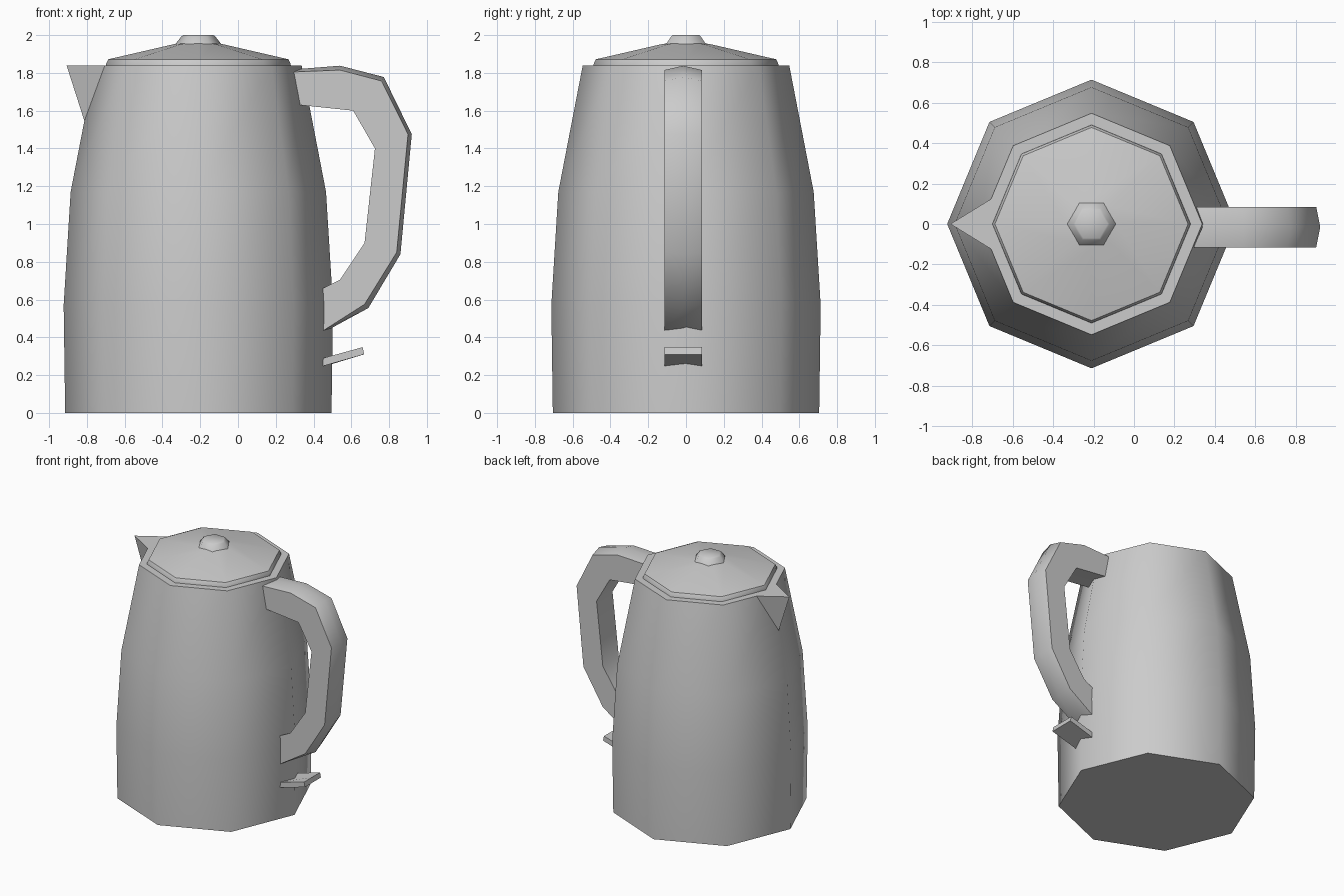
import bpy, bmesh, math

if "Cube" in bpy.data.objects:
    bpy.data.objects.remove(bpy.data.objects["Cube"])

CX = -0.21               # axis of the pot
SLOPE = math.tan(math.radians(22.5))   # how far the octagon falls back from its corner


def make_object(name, verts, faces, angle=50):
    bm = bmesh.new()
    vs = [bm.verts.new(v) for v in verts]
    for f in faces:
        bm.faces.new([vs[i] for i in f])
    bmesh.ops.remove_doubles(bm, verts=bm.verts, dist=0.0005)
    bmesh.ops.recalc_face_normals(bm, faces=bm.faces)
    me = bpy.data.meshes.new(name)
    bm.to_mesh(me)
    bm.free()
    me.shade_smooth()
    me.set_sharp_from_angle(angle=math.radians(angle))
    ob = bpy.data.objects.new(name, me)
    bpy.context.collection.objects.link(ob)
    return ob


def lathe(name, profile, sides):
    """Closed turned shape from (radius, z) points."""
    verts = [(CX + r * math.cos(2 * math.pi * i / sides),
              r * math.sin(2 * math.pi * i / sides), z)
             for r, z in profile for i in range(sides)]
    faces = [(k * sides + i, k * sides + (i + 1) % sides,
              (k + 1) * sides + (i + 1) % sides, (k + 1) * sides + i)
             for k in range(len(profile) - 1) for i in range(sides)]
    last = (len(profile) - 1) * sides
    faces += [tuple(range(sides)), tuple(range(last, last + sides))]
    return make_object(name, verts, faces)


Y0, YM, Y1 = -0.115, -0.015, 0.085     # near side, ridge, far side


def strap(name, stations, root_ends):
    """Sweep of (inner, outer edge, outer ridge) xz points; roots follow the body corner."""
    verts = []
    n = len(stations)
    for k, (a, b, c) in enumerate(stations):
        root = k in root_ends
        dm = (abs(Y0) - abs(YM)) * SLOPE if root else 0
        d1 = (abs(Y0) - abs(Y1)) * SLOPE if root else 0
        verts += [(a[0], Y0, a[1]), (a[0] + dm, YM, a[1]), (a[0] + d1, Y1, a[1]),
                  (b[0] + d1, Y1, b[1]), (c[0], YM, c[1]), (b[0], Y0, b[1])]
    # side walls are split at the middle line so caps stay clean
    faces = [(k * 6 + i, k * 6 + (i + 1) % 6,
              k * 6 + 6 + (i + 1) % 6, k * 6 + 6 + i)
             for k in range(n - 1) for i in range(6)]
    for s in (0, (n - 1) * 6):
        faces += [(s, s + 1, s + 4, s + 5), (s + 1, s + 2, s + 3, s + 4)]
    return make_object(name, verts, faces)


# Eight-sided body, lid and six-sided knob
lathe("body", [(0.705, 0), (0.713, 0.57), (0.676, 1.17), (0.547, 1.838)], 8)
lathe("lid", [(0.49, 1.835), (0.488, 1.85), (0.477, 1.872), (0.125, 1.953), (0.06, 1.96)], 8)
lathe("lid_knob", [(0.125, 1.945), (0.118, 1.957), (0.09, 1.993), (0.08, 2.0)], 6)

# Pointed spout on the left corner
make_object("spout",
            [(-0.907, 0, 1.838), (-0.704, 0.125, 1.838), (-0.704, -0.125, 1.838),
             (-0.813, 0, 1.545), (-0.757, 0, 1.838)],
            [(0, 1, 4), (0, 4, 2), (0, 3, 1), (0, 2, 3), (1, 3, 4), (2, 4, 3)], 40)

# Handle, ridged along its outer side
strap("handle", [
    ((0.325, 1.63), (0.295, 1.805), (0.338, 1.822)),
    ((0.61, 1.60), (0.54, 1.815), (0.54, 1.838)),
    ((0.61, 1.60), (0.76, 1.757), (0.772, 1.778)),
    ((0.725, 1.40), (0.90, 1.475), (0.92, 1.475)),
    ((0.67, 0.90), (0.84, 0.85), (0.86, 0.84)),
    ((0.54, 0.705), (0.67, 0.575), (0.69, 0.555)),
    ((0.45, 0.66), (0.45, 0.435), (0.493, 0.448)),
], (0, 6))

# Small switch lever below the handle
strap("switch_lever", [
    ((0.45, 0.29), (0.45, 0.248), (0.493, 0.26)),
    ((0.66, 0.348), (0.668, 0.31), (0.668, 0.31)),
], (0,))
